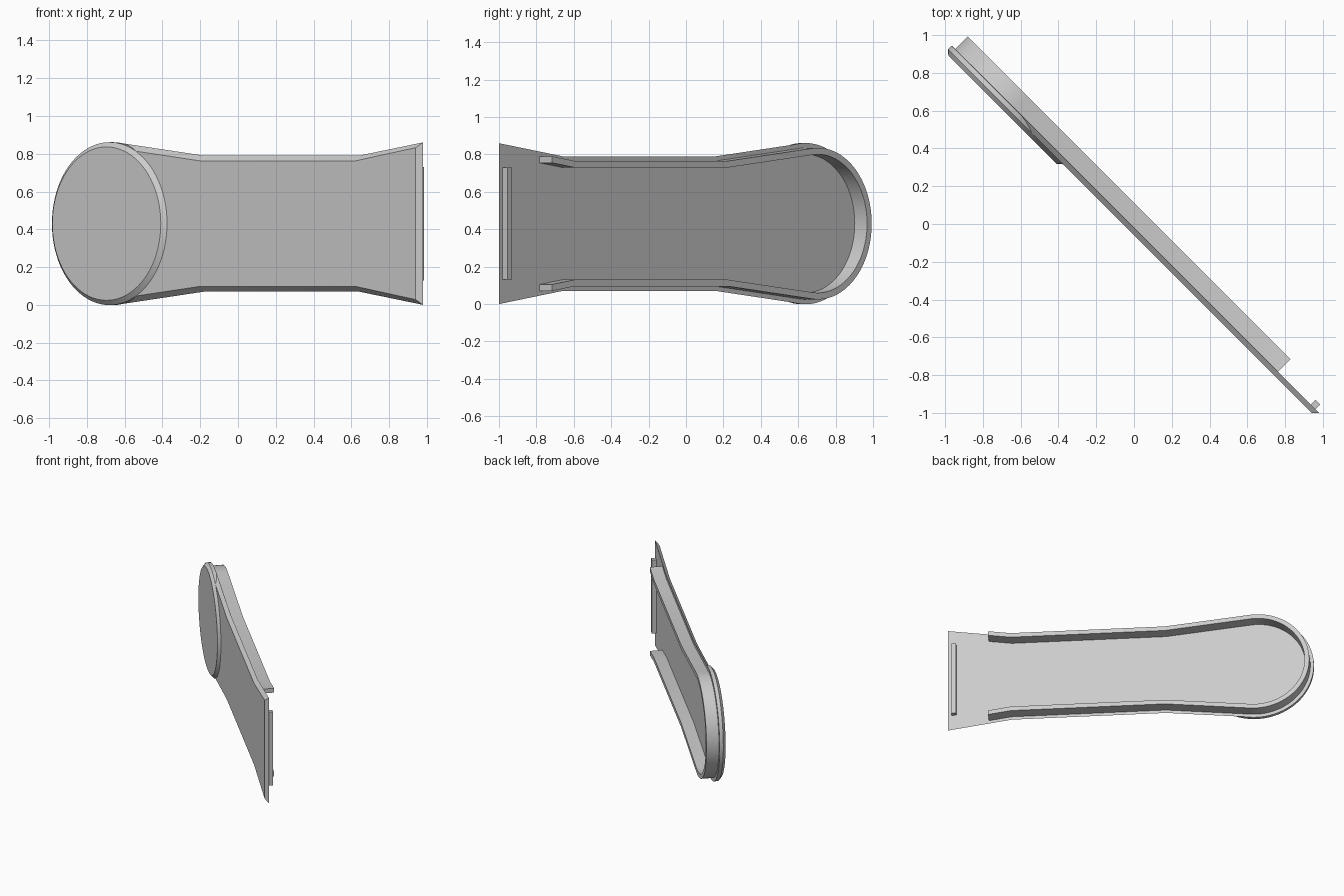
import bpy, bmesh, math

if "Cube" in bpy.data.objects:
    bpy.data.objects.remove(bpy.data.objects["Cube"])

S = math.sqrt(0.5)
MID = 0.43            # height of the long axis
CEN, RAD = -0.92, 0.43  # round end centre and radius
ARC = 64

grey = bpy.data.materials.new("light grey")
grey.diffuse_color = (0.6, 0.6, 0.6, 1)
grey.use_nodes = True
grey.node_tree.nodes["Principled BSDF"].inputs["Base Color"].default_value = grey.diffuse_color


def place(u, v, w):
    """u along the strap, v up, w towards the back; the strap stands at 45 degrees."""
    return ((u + w) * S, (w - u) * S, MID + v)


def loft(name, loops, smooth=True):
    """Closed solid through loops of (points, depth)."""
    bm = bmesh.new()
    rings = [[bm.verts.new(place(u, v, w)) for u, v in pts] for pts, w in loops]
    n = len(rings[0])
    for a, b in zip(rings, rings[1:]):
        for i in range(n):
            j = (i + 1) % n
            bm.faces.new((a[i], a[j], b[j], b[i]))
    bm.faces.new(rings[0])
    bm.faces.new(rings[-1])
    bmesh.ops.recalc_face_normals(bm, faces=bm.faces)
    me = bpy.data.meshes.new(name)
    bm.to_mesh(me)
    bm.free()
    me.materials.append(grey)
    ob = bpy.data.objects.new(name, me)
    bpy.context.collection.objects.link(ob)
    if smooth:
        bpy.ops.object.select_all(action='DESELECT')
        ob.select_set(True)
        bpy.context.view_layer.objects.active = ob
        bpy.ops.object.shade_smooth_by_angle(angle=math.radians(25))
    return ob


def outline(inset, end_u, end_half):
    """Waisted strap outline, open at the wide end, round at the other."""
    r, h = RAD - inset, 0.36 - inset
    # tangent from the waist corner to the round end
    d = -0.24 - CEN
    t = math.atan2(d, h) - math.acos(r / math.hypot(d, h))
    top = [(end_u, end_half - inset), (0.92, h), (-0.24, h)]
    a0 = math.pi / 2 - t
    a1 = 2 * math.pi - a0
    arc = [(CEN + r * math.cos(a0 + (a1 - a0) * i / ARC),
            r * math.sin(a0 + (a1 - a0) * i / ARC)) for i in range(ARC + 1)]
    return top + arc + [(u, -v) for u, v in reversed(top)]


def circle(r):
    return [(CEN + r * math.cos(2 * math.pi * i / 80),
             r * math.sin(2 * math.pi * i / 80)) for i in range(80)]


# Flat strap with a chamfered front edge
loft("strap_plate", [(outline(0.028, 1.372, 0.43), -0.042),
                     (outline(0.0, 1.40, 0.43), -0.014)])

# Raised round pad on the front
loft("round_pad", [(circle(0.406), -0.064), (circle(0.431), -0.042),
                   (circle(0.431), -0.015)])

# U-shaped wall on the back
wall = outline(0.025, 1.092, 0.385) + outline(0.06, 1.092, 0.385)[::-1]
loft("back_wall", [(wall, -0.02), (wall, 0.079)])

# Small upright bar near the wide end
bar = [(1.337, -0.30), (1.372, -0.30), (1.372, 0.30), (1.337, 0.30)]
loft("end_bar", [(bar, -0.02), (bar, 0.021)], smooth=False)
